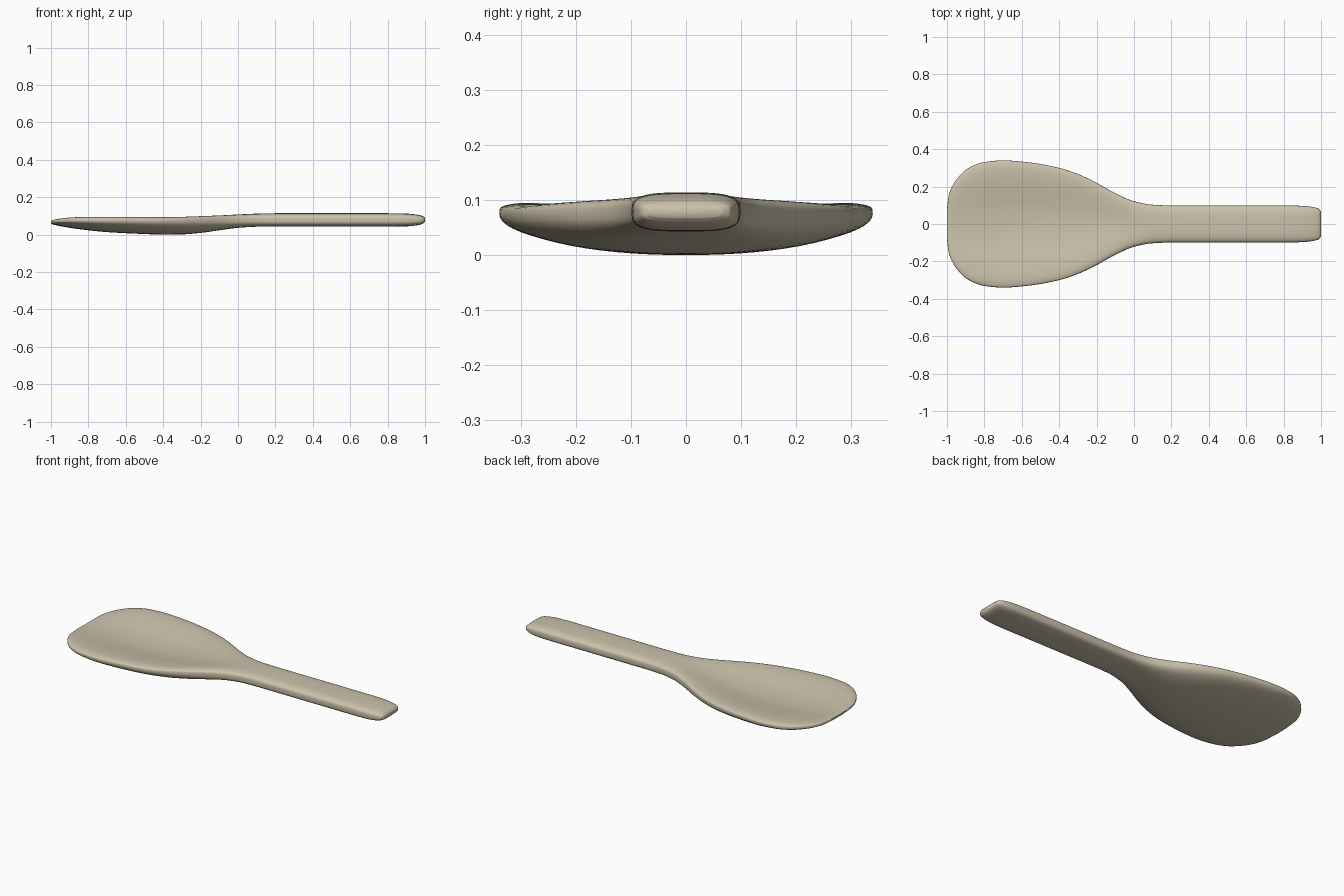
import bpy, bmesh, math

if "Cube" in bpy.data.objects:
    bpy.data.objects.remove(bpy.data.objects["Cube"])

# Stations along the paddle: x, half width, edge z, rim top z, centre top z, bottom z
S = [
    (-1.0, .08, .066, .071, .070, .060),
    (-.99, .155, .068, .077, .073, .054),
    (-.97, .205, .070, .083, .073, .049),
    (-.94, .25, .072, .088, .072, .043),
    (-.88, .302, .074, .094, .069, .033),
    (-.80, .331, .075, .097, .064, .023),
    (-.70, .340, .075, .097, .059, .013),
    (-.55, .328, .075, .096, .058, .005),
    (-.40, .300, .074, .095, .062, .000),
    (-.30, .267, .074, .097, .070, .001),
    (-.20, .220, .074, .101, .081, .009),
    (-.10, .165, .075, .105, .094, .023),
    (0.0, .122, .077, .109, .106, .036),
    (.10, .103, .079, .112, .112, .042),
    (.20, .099, .079, .114, .114, .043),
    (.80, .099, .079, .114, .114, .043),
    (.90, .097, .079, .112, .112, .044),
    (.96, .090, .079, .106, .106, .050),
    (.99, .081, .079, .098, .098, .059),
    (1.0, .066, .079, .089, .089, .068),
]


def monotone(col):
    """Smooth interpolation that never overshoots the stations."""
    n = len(S)
    d = [(S[i + 1][col] - S[i][col]) / (S[i + 1][0] - S[i][0]) for i in range(n - 1)]
    m = [d[0]] + [2 * a * b / (a + b) if a * b > 0 else 0 for a, b in zip(d, d[1:])] + [d[-1]]

    def at(i, t):
        h = S[i + 1][0] - S[i][0]
        return ((2*t**3 - 3*t*t + 1) * S[i][col] + (t**3 - 2*t*t + t) * h * m[i]
                + (3*t*t - 2*t**3) * S[i + 1][col] + (t**3 - t*t) * h * m[i + 1])
    return at


def smooth(t):
    t = max(0, min(1, t))
    return t * t * (3 - 2 * t)


def power(v, n):
    return math.copysign(abs(v) ** (2 / n), v)


SEG, SUB = 64, 5
curves = [monotone(c) for c in range(1, 6)]


def section(i, t):
    """Rounded slab whose top falls gently to a centre line in the bowl."""
    x = S[i][0] + (S[i + 1][0] - S[i][0]) * t
    w, ze, zr, zc, zb = (c(i, t) for c in curves)
    k = smooth((x + .3) / .5)
    n_top, n_bot = 4.5 - 1.2 * k, 2.2 + 1.2 * k
    ring = []
    for j in range(SEG):
        a = 2 * math.pi * j / SEG
        n = n_top if math.sin(a) > 0 else n_bot
        u, v = power(math.cos(a), n), power(math.sin(a), n)
        if v > 0:
            ramp = min(1, abs(u) / .9)
            top = zc + (zr + .002 * (1 - k) - zc) * (.6 * ramp + .4 * smooth(ramp))
            z = ze + (top - ze) * v
        else:
            z = ze + (ze - zb) * v
        ring.append((x, w * u, z))
    return ring


# Paddle: bowl and handle as one loft
rings = [section(i, s / SUB) for i in range(len(S) - 1) for s in range(SUB)]
rings.append(section(len(S) - 2, 1))
verts = [p for r in rings for p in r]
faces = []
for r in range(len(rings) - 1):
    for j in range(SEG):
        k = (j + 1) % SEG
        faces.append((r*SEG + j, r*SEG + k, (r+1)*SEG + k, (r+1)*SEG + j))
faces.append(tuple(reversed(range(SEG))))
faces.append(tuple(range(len(verts) - SEG, len(verts))))

mesh = bpy.data.meshes.new("paddle")
mesh.from_pydata(verts, [], faces)
paddle = bpy.data.objects.new("paddle", mesh)
bpy.context.collection.objects.link(paddle)

# Consistent outward normals and smooth shading
bm = bmesh.new()
bm.from_mesh(mesh)
bmesh.ops.recalc_face_normals(bm, faces=bm.faces)
bm.to_mesh(mesh)
bm.free()
bpy.context.view_layer.objects.active = paddle
paddle.select_set(True)
bpy.ops.object.shade_smooth_by_angle(angle=math.radians(50))

# Pale tan finish
mat = bpy.data.materials.new("pale_tan")
mat.diffuse_color = (.60, .54, .41, 1)
mat.use_nodes = True
mat.node_tree.nodes["Principled BSDF"].inputs["Base Color"].default_value = mat.diffuse_color
mesh.materials.append(mat)
